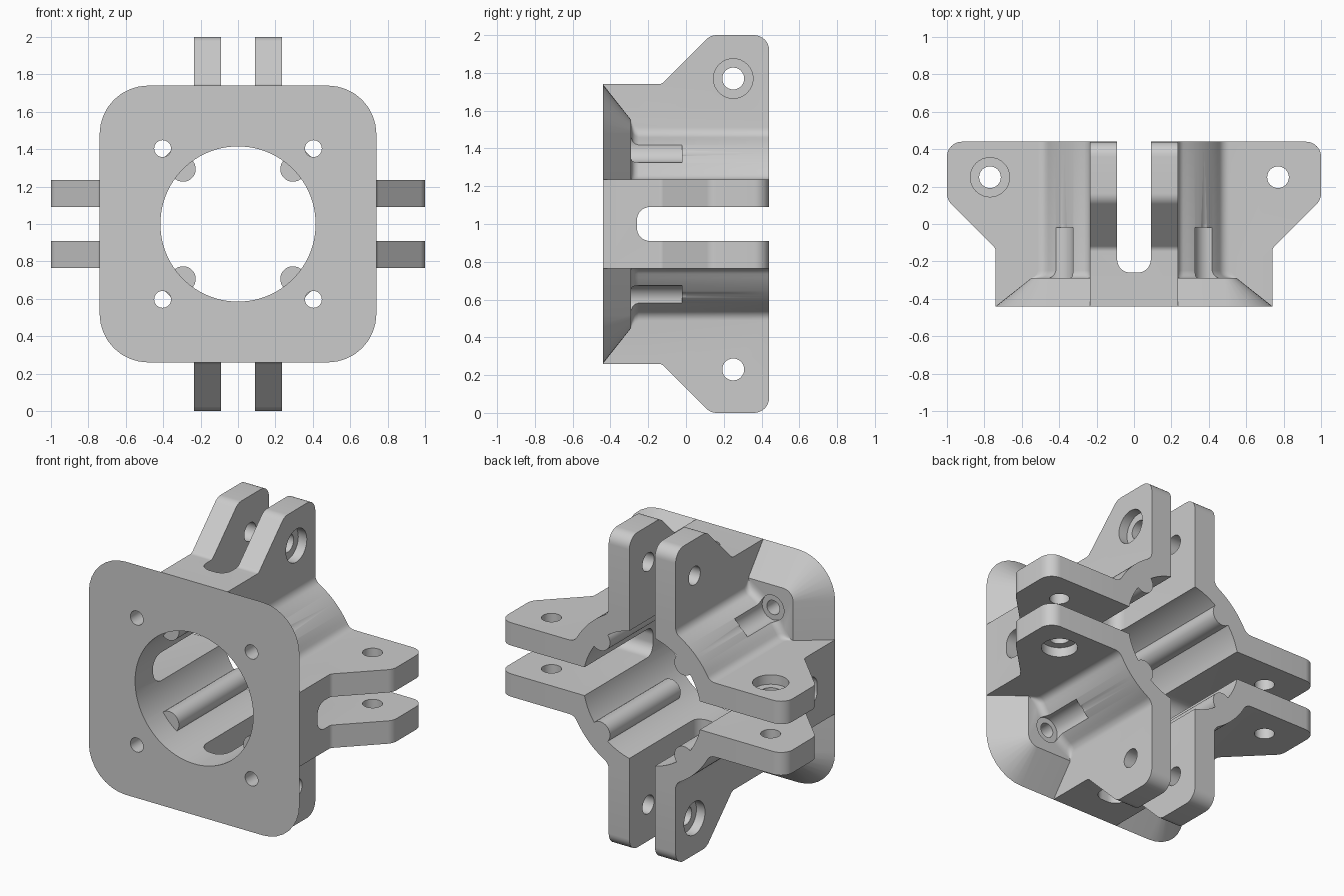
import bpy, bmesh
from math import sin, cos, pi, sqrt, atan2, tan
from mathutils import Vector, Matrix

if "Cube" in bpy.data.objects:
    bpy.data.objects.remove(bpy.data.objects["Cube"], do_unlink=True)

FRONT, BACK = -0.44, 0.44
ARM = 0.235          # half width of an arm pair
BORE = 0.415

grey = bpy.data.materials.new("plain grey")
grey.use_nodes = True
COLOUR = (0.6, 0.6, 0.6, 1)
grey.diffuse_color = COLOUR
grey.node_tree.nodes["Principled BSDF"].inputs["Base Color"].default_value = COLOUR


def rounded(corners, steps=8):
    """Polygon of (u, v, radius) corners with each corner rounded."""
    out = []
    n = len(corners)
    for i, (u, v, r) in enumerate(corners):
        p = Vector((u, v))
        if not r:
            out.append(p)
            continue
        a = (Vector(corners[i - 1][:2]) - p).normalized()
        b = (Vector(corners[(i + 1) % n][:2]) - p).normalized()
        half = a.angle(b) / 2
        centre = p + (a + b).normalized() * r / sin(half)
        start = p + a * r / tan(half) - centre
        end = p + b * r / tan(half) - centre
        a0 = atan2(start.y, start.x)
        turn = (atan2(end.y, end.x) - a0 + pi) % (2 * pi) - pi
        for k in range(steps + 1):
            t = a0 + turn * k / steps
            out.append(centre + r * Vector((cos(t), sin(t))))
    return out


def loft(name, rings, turn=0):
    """Solid through matching rings, turned about the bore axis."""
    bm = bmesh.new()
    rows = [[bm.verts.new(p) for p in ring] for ring in rings]
    n = len(rows[0])
    for lo, hi in zip(rows, rows[1:]):
        for i in range(n):
            j = (i + 1) % n
            bm.faces.new((lo[i], lo[j], hi[j], hi[i]))
    bm.faces.new(rows[0][::-1])
    bm.faces.new(rows[-1])
    bmesh.ops.recalc_face_normals(bm, faces=bm.faces)
    bm.transform(Matrix.Translation((0, 0, 1)) @ Matrix.Rotation(turn * pi / 2, 4, 'Y'))
    mesh = bpy.data.meshes.new(name)
    bm.to_mesh(mesh)
    bm.free()
    mesh.materials.append(grey)
    ob = bpy.data.objects.new(name, mesh)
    bpy.context.collection.objects.link(ob)
    return ob


def circle(u, v, r, n=32):
    return [Vector((u + r * cos(2 * pi * k / n), v + r * sin(2 * pi * k / n)))
            for k in range(n)]


def along_y(name, shape, y0, y1, turn=0):
    return loft(name, [[(p.x, y, p.y) for p in shape] for y in (y0, y1)], turn)


def along_x(name, shape, x0, x1, turn=0):
    return loft(name, [[(x, p.x, p.y) for p in shape] for x in (x0, x1)], turn)


def combine(target, tool, operation):
    mod = target.modifiers.new(operation, 'BOOLEAN')
    mod.operation = operation
    mod.solver = 'EXACT'
    mod.object = tool
    bpy.context.view_layer.objects.active = target
    bpy.ops.object.modifier_apply(modifier=mod.name)
    bpy.data.objects.remove(tool, do_unlink=True)


def core_section(radius, f=0.06, steps=6):
    """Round barrel section, filleted into the sides of the arms."""
    cx = ARM + f
    cz = sqrt((radius + f) ** 2 - cx ** 2)
    a = atan2(cx, cz)                       # fillet direction from the z axis
    quarter = []
    for k in range(steps + 1):
        t = pi + (pi / 2 - a) * k / steps
        quarter.append(Vector((cx + f * cos(t), cz + f * sin(t))))
    for k in range(1, 12):
        t = a + (pi / 2 - 2 * a) * k / 12
        quarter.append(Vector((radius * sin(t), radius * cos(t))))
    quarter += [Vector((p.y, p.x)) for p in quarter[steps::-1]]
    ring = []
    for _ in range(4):
        ring += quarter
        quarter = [Vector((p.y, -p.x)) for p in quarter]
    return ring


# Mounting plate with sloping back edges
def plate_ring(half, r):
    return rounded([(-half, -half, r), (half, -half, r), (half, half, r), (-half, half, r)])


bracket = loft("bracket", [[(p.x, y, p.y) for p in plate_ring(h, r)]
                           for y, h, r in ((FRONT, 0.74, 0.26), (-0.29, 0.55, 0.07))])

# Arm blocks, two crossing bars with tapered ends
arm_half = [(FRONT, 0.74, 0), (-0.13, 0.74, 0.04), (0.13, 1, 0.08),
            (BACK, 1, 0.08)]
arm_shape = rounded(arm_half + [(y, -z, r) for y, z, r in reversed(arm_half)])
for turn in (0, 1):
    combine(bracket, along_x("arm_block", arm_shape, -ARM, ARM, turn), 'UNION')

# Barrel, flared where it meets the plate
flare = ((-0.40, 0.57), (-0.29, 0.57), (-0.283, 0.55), (-0.27, 0.537),
         (-0.25, 0.53), (BACK, 0.53))
combine(bracket, loft("barrel", [[(p.x, y, p.y) for p in core_section(r)]
                                 for y, r in flare]), 'UNION')

# Bore and the slots that split each arm into two ears
combine(bracket, along_y("bore", circle(0, 0, BORE, 96), -1, 1), 'DIFFERENCE')
slot = rounded([(-0.09, -0.26, 0.07), (0.09, -0.26, 0.07), (0.09, 1, 0), (-0.09, 1, 0)])
for turn in (0, 1):
    cutter = loft("slot", [[(p.x, p.y, z) for p in slot] for z in (-1.2, 1.2)], turn)
    combine(bracket, cutter, 'DIFFERENCE')

# Per quarter: pivot hole, counterbore, plate screw, screw groove, inner rail
for turn in range(4):
    cutters = [
        along_x("pivot_hole", circle(0.25, 0.77, 0.058), -0.4, 0.4, turn),
        along_x("counterbore", circle(0.25, 0.77, 0.105), 0.175, 0.4, turn),
        along_y("screw_hole", circle(0.403, 0.403, 0.045), -1, 0, turn),
        along_y("screw_groove", circle(0.405, 0.405, 0.08), -0.30, -0.02, turn),
    ]
    for cutter in cutters:
        combine(bracket, cutter, 'DIFFERENCE')
    rail = along_y("inner_rail", circle(0.294, 0.294, 0.068), -0.27, BACK, turn)
    combine(bracket, rail, 'UNION')

bpy.ops.object.select_all(action='DESELECT')
bracket.select_set(True)
bpy.context.view_layer.objects.active = bracket
bpy.ops.object.shade_smooth_by_angle(angle=pi / 6)
